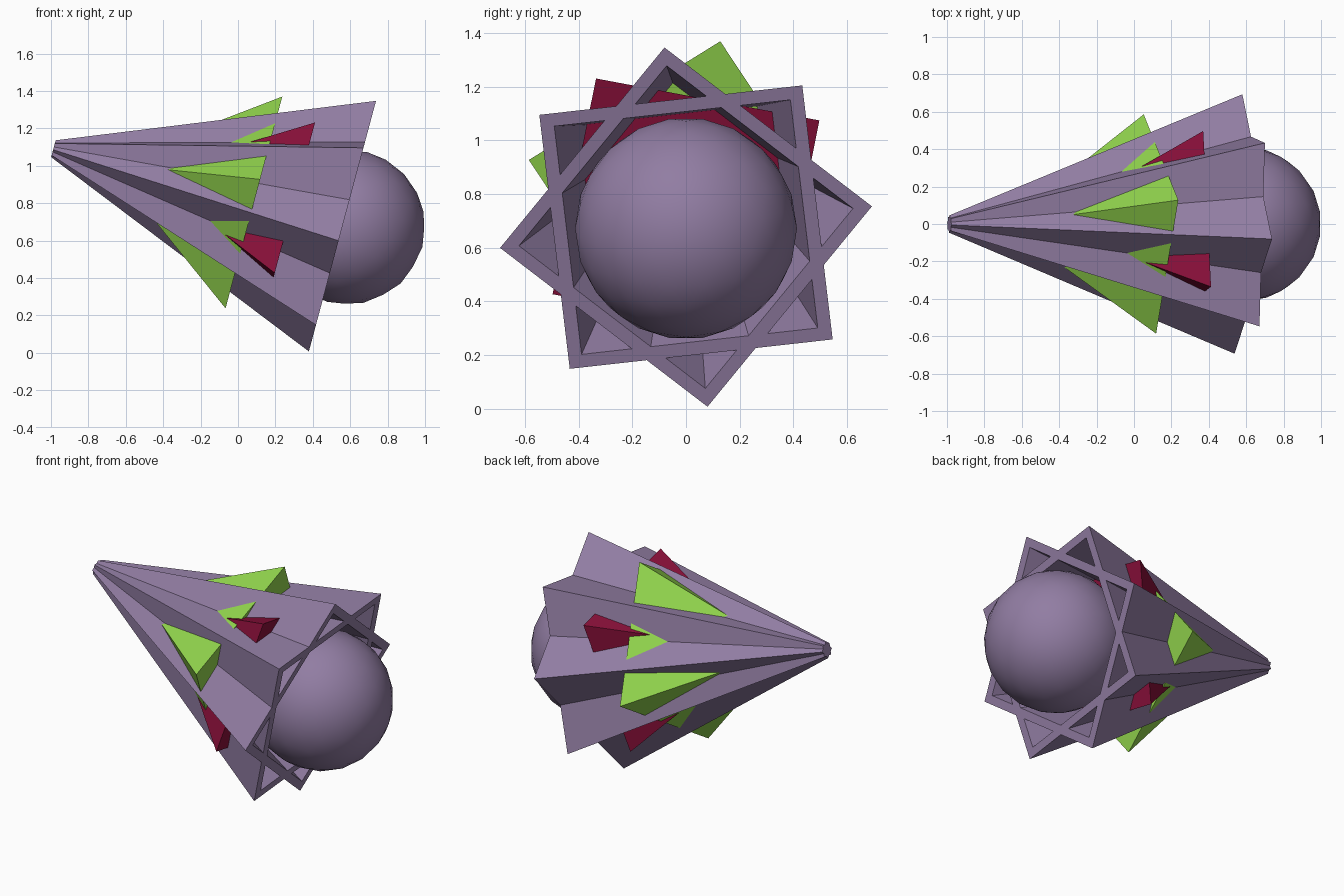
import bpy, bmesh, math
from mathutils import Vector

if "Cube" in bpy.data.objects:
    bpy.data.objects.remove(bpy.data.objects["Cube"])

TILT = math.radians(15)
AXIS = Vector((math.cos(TILT), 0, -math.sin(TILT)))   # from tip to open end
UP = Vector((math.sin(TILT), 0, math.cos(TILT)))
SIDE = Vector((0, 1, 0))
TIP = Vector((-0.987, 0, 1.091))


def material(name, color):
    m = bpy.data.materials.new(name)
    m.diffuse_color = (*color, 1)
    m.use_nodes = True
    m.node_tree.nodes["Principled BSDF"].inputs["Base Color"].default_value = m.diffuse_color
    return m


PURPLE = material("dusty_purple", (0.285, 0.205, 0.365))
GREEN = material("lime_green", (0.29, 0.67, 0.075))
RED = material("dark_red", (0.25, 0.005, 0.042))


def square_loft(name, rings, angle, mat):
    """Square rings (distance along axis, corner radius) joined in order, ends capped."""
    bm = bmesh.new()
    loops = []
    for t, r in rings:
        loop = []
        for i in range(4):
            a = math.radians(angle + 90 * i)
            loop.append(bm.verts.new(TIP + AXIS * t + (SIDE * math.cos(a) + UP * math.sin(a)) * r))
        loops.append(loop)
    for p, q in zip(loops, loops[1:]):
        for i in range(4):
            j = (i + 1) % 4
            bm.faces.new((p[i], p[j], q[j], q[i]))
    bm.faces.new(loops[0][::-1])
    bm.faces.new(loops[-1])
    bmesh.ops.recalc_face_normals(bm, faces=bm.faces)
    me = bpy.data.meshes.new(name)
    bm.to_mesh(me)
    bm.free()
    me.materials.append(mat)
    ob = bpy.data.objects.new(name, me)
    bpy.context.collection.objects.link(ob)
    return ob


# Two hollow square shells crossed at 45 degrees: outside, rim, then inside
shell = [(0, 0.047), (1.6, 0.698), (1.6, 0.627), (0.07, 0.006)]
square_loft("shell_upright", shell, 96.6, PURPLE)
square_loft("shell_turned", shell, 51.6, PURPLE)

# Shorter, steeper pyramids whose corners pierce the shells as fins
square_loft("green_fins", [(0.31, 0.004), (1.11, 0.6)], 77.7, GREEN)
square_loft("red_fins", [(0.515, 0.004), (1.315, 0.6)], 34, RED)

# Ball held in the open end
bpy.ops.mesh.primitive_ico_sphere_add(subdivisions=3, radius=0.414, location=(0.586, 0, 0.672),
                                      rotation=(0, TILT, 0))
ball = bpy.context.object
ball.name = "ball"
ball.data.materials.append(PURPLE)
bpy.ops.object.shade_smooth()
